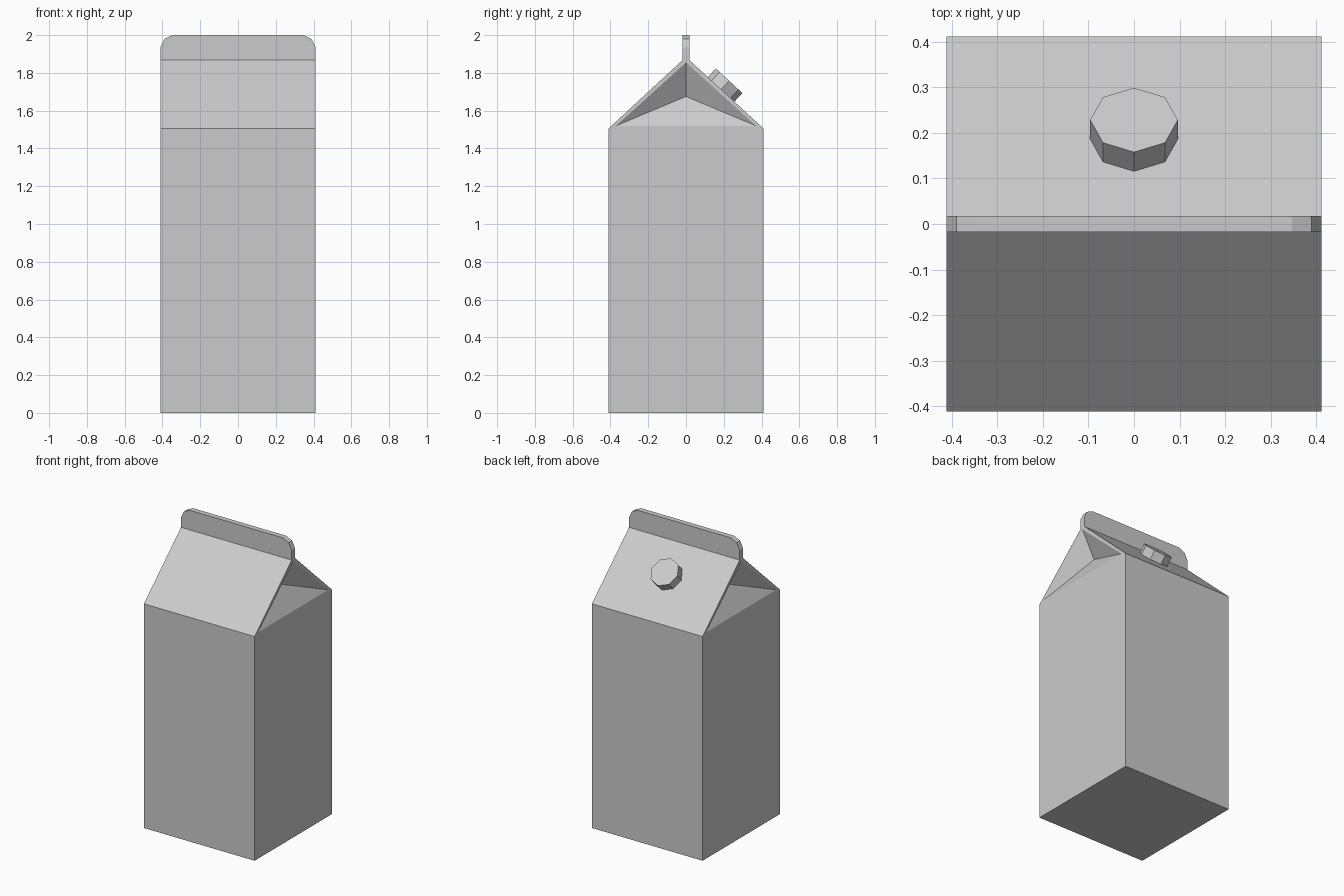
import bpy, bmesh, math
from mathutils import Vector, Matrix

if "Cube" in bpy.data.objects:
    bpy.data.objects.remove(bpy.data.objects["Cube"])

W = 0.411            # half width of the carton
EAVE, RIDGE, TOP = 1.505, 1.868, 2.0
T = 0.018            # half thickness of the top seam


def finish(bm, name):
    bmesh.ops.remove_doubles(bm, verts=bm.verts[:], dist=1e-5)
    bmesh.ops.recalc_face_normals(bm, faces=bm.faces[:])
    me = bpy.data.meshes.new(name)
    bm.to_mesh(me)
    bm.free()
    ob = bpy.data.objects.new(name, me)
    bpy.context.collection.objects.link(ob)
    return ob


def face(bm, pts):
    bm.faces.new([bm.verts.new(p) for p in pts])


# Carton: y-z profile swept along x, open at both ends
bm = bmesh.new()
profile = [(-W, 0), (W, 0), (W, EAVE), (T, RIDGE), (-T, RIDGE), (-W, EAVE)]
for (y0, z0), (y1, z1) in zip(profile, profile[1:] + profile[:1]):
    face(bm, [(-W, y0, z0), (W, y0, z0), (W, y1, z1), (-W, y1, z1)])

# End walls with a thin rim around the folded-in gable
for s in (-1, 1):
    x = s * W
    apex, fold = (x, 0, 1.855), (s * 0.32, 0, 1.675)
    left, right = (x, -0.37, 1.52), (x, 0.37, 1.52)
    face(bm, [(x, -W, 0), (x, W, 0), (x, W, EAVE), (x, -W, EAVE)])
    face(bm, [(x, -W, EAVE), (x, W, EAVE), right, left])
    face(bm, [(x, W, EAVE), (x, T, RIDGE), apex, right])
    face(bm, [(x, -W, EAVE), (x, -T, RIDGE), apex, left])
    face(bm, [(x, T, RIDGE), (x, -T, RIDGE), apex])
    face(bm, [left, right, fold])
    face(bm, [left, fold, apex])
    face(bm, [right, fold, apex])
finish(bm, "carton_body")

# Top seam: upright fin with clipped upper corners
bm = bmesh.new()
half = [(W, RIDGE), (W, 1.935), (0.389, 1.98), (0.346, TOP)]
outline = half + [(-x, z) for x, z in reversed(half)]
face(bm, [(x, -T, z) for x, z in outline])
ext = bmesh.ops.extrude_face_region(bm, geom=bm.faces[:])
bmesh.ops.translate(bm, vec=(0, 2 * T, 0),
                    verts=[v for v in ext["geom"] if isinstance(v, bmesh.types.BMVert)])
finish(bm, "top_seam")

# Screw cap: eight-sided cylinder standing on the back roof slope
slope = math.atan2(RIDGE - EAVE, W - T)
normal = Vector((0, math.sin(slope), math.cos(slope)))
base_y = 0.186
base = Vector((0, base_y, EAVE + (W - base_y) * math.tan(slope)))
height, sink = 0.062, 0.008
bm = bmesh.new()
bmesh.ops.create_cone(bm, cap_ends=True, segments=8, radius1=0.096, radius2=0.096,
                      depth=height + sink)
bmesh.ops.transform(bm, verts=bm.verts[:],
                    matrix=Matrix.Translation(base + normal * (height - sink) / 2)
                    @ Matrix.Rotation(-slope, 4, 'X'))
finish(bm, "screw_cap")
